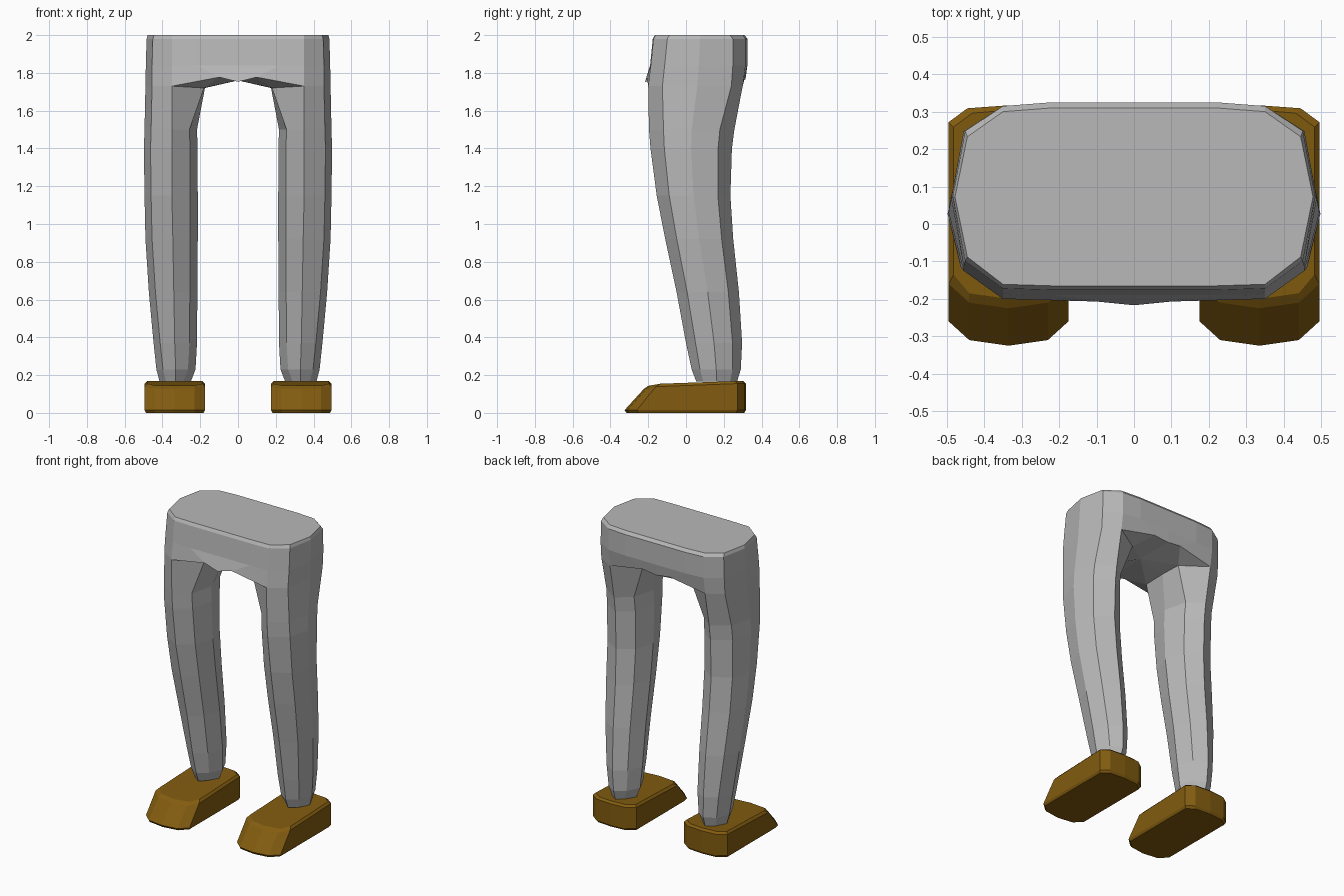
import bpy, bmesh

if "Cube" in bpy.data.objects:
    bpy.data.objects.remove(bpy.data.objects["Cube"])


def material(name, rgb):
    m = bpy.data.materials.new(name)
    m.diffuse_color = (*rgb, 1)
    m.use_nodes = True
    m.node_tree.nodes["Principled BSDF"].inputs["Base Color"].default_value = m.diffuse_color
    return m


GREY = material("grey cloth", (0.48, 0.48, 0.48))
BROWN = material("brown leather", (0.225, 0.107, 0.005))


def finish(bm, name, mat, clip):
    bmesh.ops.recalc_face_normals(bm, faces=bm.faces)
    me = bpy.data.meshes.new(name)
    bm.to_mesh(me)
    bm.free()
    me.materials.append(mat)
    ob = bpy.data.objects.new(name, me)
    bpy.context.collection.objects.link(ob)
    mod = ob.modifiers.new("mirror", 'MIRROR')
    mod.use_clip = clip
    mod.use_mirror_merge = clip
    return ob


def bridge(bm, a, b, closed=True):
    n = len(a)
    for i in range(n if closed else n - 1):
        j = (i + 1) % n
        bm.faces.new((a[i], a[j], b[j], b[i]))


def leg_ring(xo, xi, yf, yb, z, xm):
    # eight-sided section: outer, outer front, front, inner front, inner, ...
    d = (yb - yf) * 0.17
    ym = (yf + yb) / 2
    return [(xo, ym, z), (xo - 0.035, yf + d, z), (xm, yf, z), (xi + 0.04, yf + d, z),
            (xi, ym, z), (xi + 0.04, yb - d, z), (xm, yb, z), (xo - 0.035, yb - d, z)]


# trousers: right half, mirrored
bm = bmesh.new()
V = lambda pts: [bm.verts.new(p) for p in pts]

# leg sections from cuff to thigh: outer x, inner x, front y, back y, z, middle x
legs = [(0.415, 0.25, 0.055, 0.27, 0.165, 0.33), (0.432, 0.225, 0.03, 0.29, 0.23, 0.33),
        (0.447, 0.217, 0.0, 0.297, 0.37, 0.335), (0.472, 0.215, -0.05, 0.28, 0.64, 0.34),
        (0.49, 0.213, -0.11, 0.25, 0.92, 0.345), (0.495, 0.213, -0.155, 0.235, 1.15, 0.35),
        (0.498, 0.214, -0.188, 0.243, 1.4, 0.35), (0.495, 0.217, -0.196, 0.256, 1.5, 0.35)]
rings = [V(leg_ring(*r)) for r in legs]
top = V([(0.49, 0.06, 1.73), (0.455, -0.125, 1.73), (0.35, -0.2, 1.73), (0.18, -0.1, 1.72),
         (0.175, 0.06, 1.72), (0.18, 0.2, 1.72), (0.35, 0.3, 1.73), (0.455, 0.24, 1.73)])
rings.append(top)
for a, b in zip(rings, rings[1:]):
    bridge(bm, a, b)
bm.faces.new(rings[0])

# crotch and hem of the front and back panels
pf, cf, mid, cb, pb = V([(0.1, -0.207, 1.777), (0, -0.217, 1.753), (0, 0.06, 1.76),
                         (0, 0.315, 1.765), (0.1, 0.312, 1.777)])
for f in ((top[2], pf, top[3]), (pf, cf, mid, top[3]), (top[3], mid, top[4]),
          (top[4], mid, top[5]), (top[5], mid, cb, pb), (top[5], pb, top[6])):
    bm.faces.new(f)


# hips up to the waist
def hip_ring(xo, yf, yb, z):
    ym = (yf + yb) / 2
    return V([(0, yf, z), (0.22, yf, z), (0.35, yf + 0.004, z), (xo - 0.033, yf + 0.077, z),
              (xo, ym, z), (xo - 0.033, yb - 0.077, z), (0.35, yb - 0.01, z),
              (0.22, yb, z), (0, yb, z)])


prev = [cf, pf, top[2], top[1], top[0], top[7], top[6], pb, cb]
for r in ((0.488, -0.19, 0.325, 1.84), (0.484, -0.176, 0.325, 1.98), (0.478, -0.165, 0.31, 2.0)):
    cur = hip_ring(*r)
    bridge(bm, prev, cur, closed=False)
    prev = cur
bm.faces.new(prev)
finish(bm, "trousers", GREY, True)

# shoes: stacked outlines with a sloped toe
bm = bmesh.new()


def shoe_ring(inset, toe, zf, zb):
    w, cx, back = 0.16 - inset, 0.335, 0.317 - inset
    half = [(0, toe), (0.105, toe + 0.015), (w, toe + 0.065), (w, back - 0.045),
            (w - 0.05, back - 0.008), (0, back)]
    pts = half + [(-x, y) for x, y in half[-2:0:-1]]
    return V([(cx + x, y, zf + (zb - zf) * min(1, (y - toe) / 0.14)) for x, y in pts])


sections = [shoe_ring(0.008, -0.315, 0, 0), shoe_ring(0, -0.325, 0.015, 0.015),
            shoe_ring(0, -0.225, 0.125, 0.155), shoe_ring(0.013, -0.2, 0.143, 0.168)]
for a, b in zip(sections, sections[1:]):
    bridge(bm, a, b)
bm.faces.new(sections[0])
bm.faces.new(sections[-1])
finish(bm, "shoes", BROWN, False)
